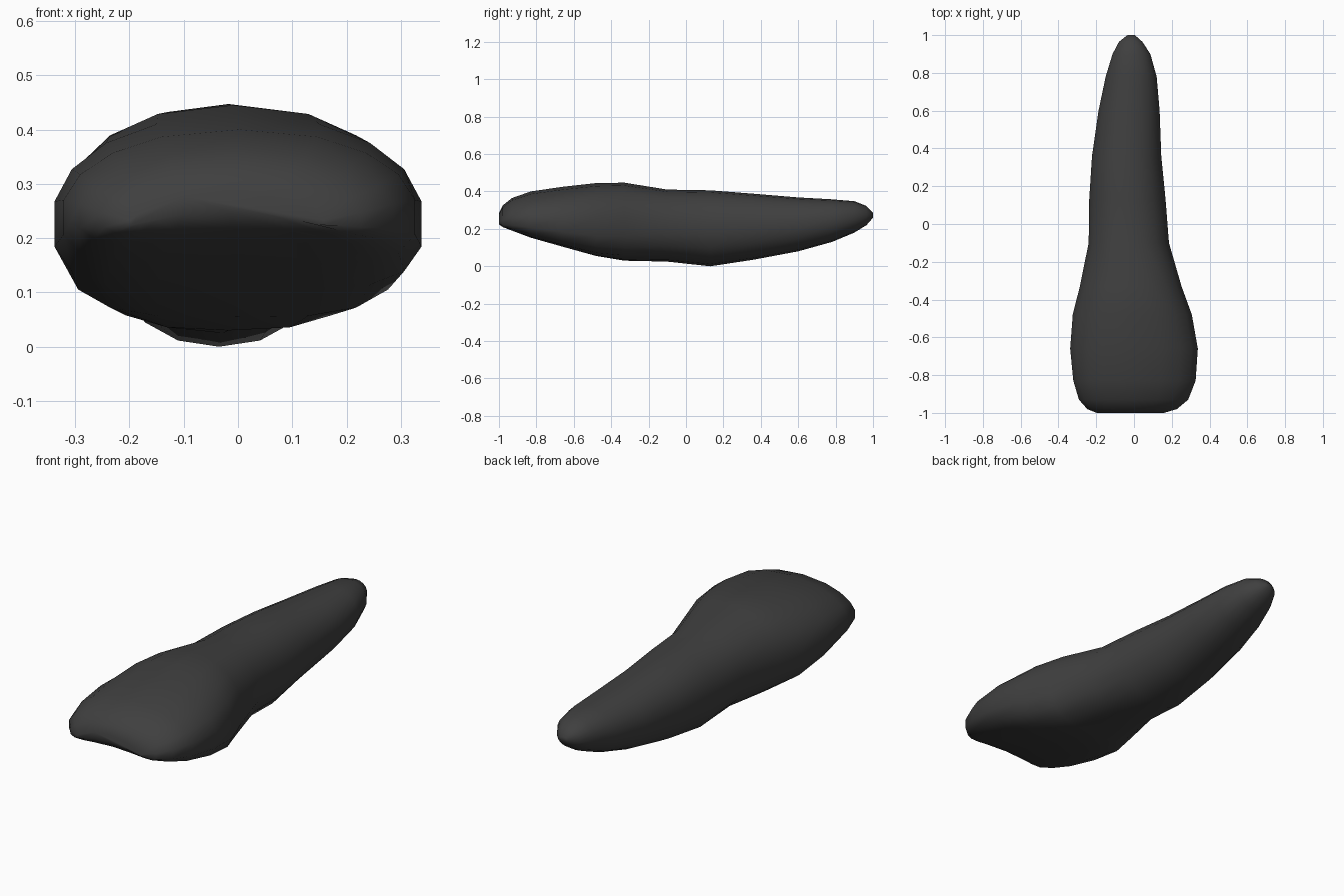
import bpy
import bmesh
from math import cos, sin, pi, copysign

default_cube = bpy.data.objects.get("Cube")
if default_cube:
    bpy.data.objects.remove(default_cube, do_unlink=True)

SIDES = 18


def make_material(name, colour):
    material = bpy.data.materials.new(name)
    material.use_nodes = True
    material.diffuse_color = colour
    material.node_tree.nodes["Principled BSDF"].inputs["Base Color"].default_value = colour
    return material


def rounded(value, exponent):
    """Signed power that turns a circle into a superellipse."""
    return copysign(abs(value) ** (2 / exponent), value)


def section_points(y, left, right, bottom, top):
    """One cross-section: boxy with drooping sides in the crown, oval in the root."""
    crown = min(max(-y / 0.5, 0), 1)
    exponent = 2.15 + 0.45 * crown
    mid_x, half_x = (left + right) / 2, (right - left) / 2
    mid_z, half_z = (bottom + top) / 2, (top - bottom) / 2
    for i in range(SIDES):
        angle = 2 * pi * i / SIDES + pi / 2
        across = rounded(cos(angle), exponent)
        height = rounded(sin(angle), exponent)
        droop = 0.04 * crown * across ** 2
        yield mid_x + half_x * across, y, mid_z + half_z * height - droop


def loft(name, sections, material):
    bm = bmesh.new()
    rings = [[bm.verts.new(p) for p in section_points(*s)] for s in sections]
    for lower, upper in zip(rings, rings[1:]):
        for i in range(SIDES):
            j = (i + 1) % SIDES
            bm.faces.new((lower[i], lower[j], upper[j], upper[i]))
    bm.faces.new(rings[0])
    bm.faces.new(rings[-1])
    bmesh.ops.recalc_face_normals(bm, faces=bm.faces)
    mesh = bpy.data.meshes.new(name)
    bm.to_mesh(mesh)
    bm.free()
    mesh.materials.append(material)
    for polygon in mesh.polygons:
        polygon.use_smooth = True
    obj = bpy.data.objects.new(name, mesh)
    bpy.context.scene.collection.objects.link(obj)
    return obj


# Sections from the biting edge to the root tip: y, left, right, bottom, top
crown_and_root = [
    (-1, -.2, .16, .25, .285),
    (-.98, -.25, .23, .22, .325),
    (-.93, -.295, .29, .195, .365),
    (-.83, -.325, .33, .155, .4),
    (-.66, -.342, .342, .105, .425),
    (-.48, -.328, .31, .055, .445),
    (-.33, -.29, .255, .03, .447),
    (-.1, -.243, .188, .025, .41),
    (.13, -.24, .17, 0, .406),
    (.36, -.225, .147, .035, .388),
    (.6, -.19, .138, .08, .368),
    (.78, -.152, .122, .13, .358),
    (.9, -.115, .088, .18, .348),
    (.965, -.08, .045, .22, .322),
    (1, -.035, .005, .26, .285),
]

charcoal = make_material("charcoal", (0.05, 0.05, 0.05, 1))
loft("tooth_crown_and_root", crown_and_root, charcoal)
